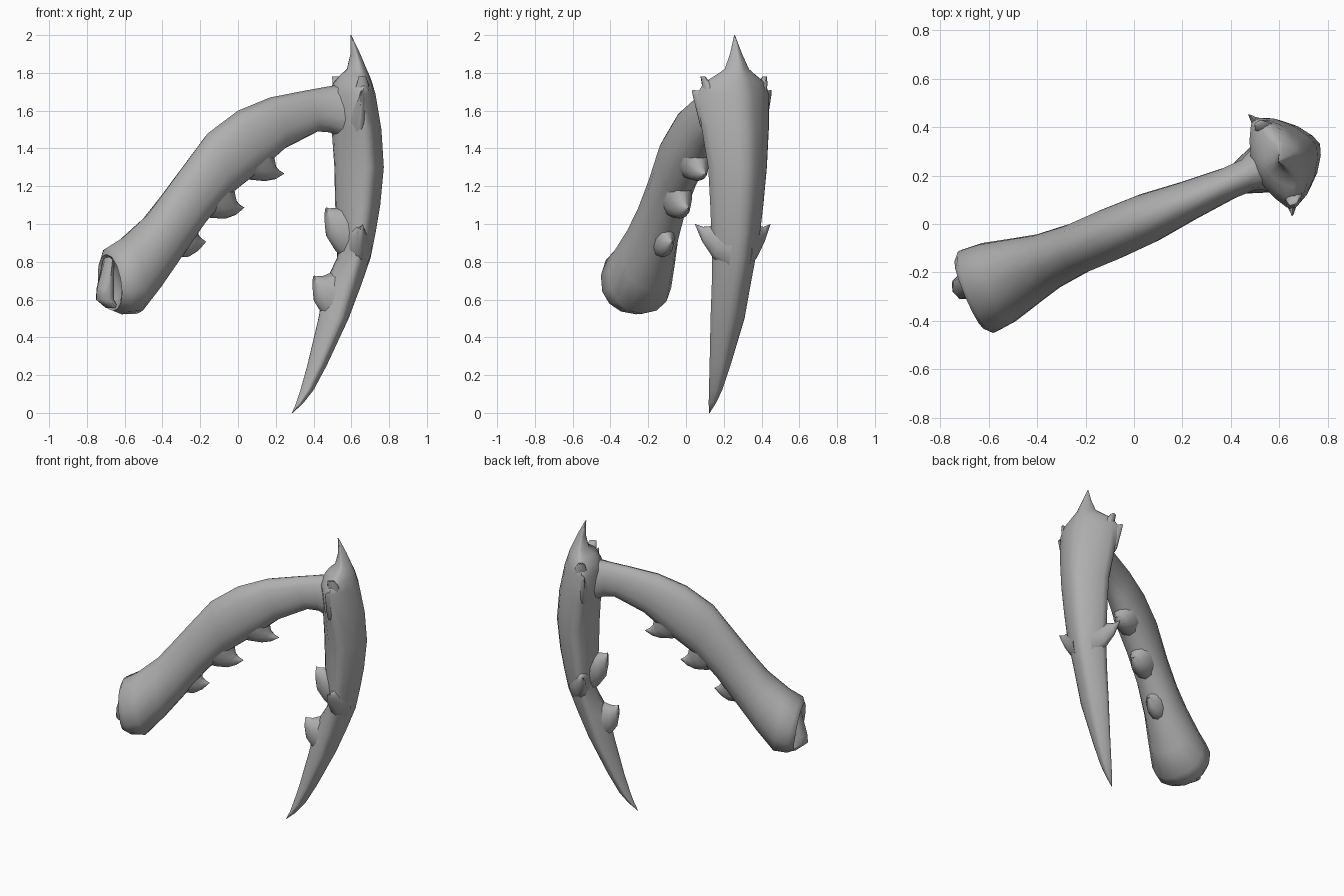
import bpy, bmesh, math
from mathutils import Vector, Matrix

# Everything is modelled in a local (u, v, z) frame, then turned about z.
TURN = Matrix.Rotation(math.radians(23.3), 3, 'Z')
grey = bpy.data.materials.new("chitin_grey")
grey.diffuse_color = (0.43, 0.43, 0.43, 1)


def loft(name, rings, sides=14, power=1.0, angle=60):
    """Skin rings given as (crest, keel, side vector, crest-to-keel fraction of the side).
    A power above 1 pulls the oval section toward a diamond."""
    bm = bmesh.new()
    loops = []
    for crest, keel, side, frac in rings:
        crest, keel, side = Vector(crest), Vector(keel), Vector(side)
        mid = crest.lerp(keel, frac)
        loop = []
        for i in range(sides):
            t = 2 * math.pi * i / sides
            c, s = (math.copysign(abs(f) ** power, f) for f in (math.cos(t), math.sin(t)))
            arm = (crest - mid) * c if c > 0 else (mid - keel) * c
            loop.append(bm.verts.new(TURN @ (mid + arm + side * s)))
        loops.append(loop)
    for a, b in zip(loops, loops[1:]):
        for i in range(sides):
            j = (i + 1) % sides
            bm.faces.new((a[i], a[j], b[j], b[i]))
    bm.faces.new(loops[0][::-1])
    bm.faces.new(loops[-1])
    bmesh.ops.remove_doubles(bm, verts=bm.verts, dist=0.0005)
    bmesh.ops.recalc_face_normals(bm, faces=bm.faces)
    me = bpy.data.meshes.new(name)
    bm.to_mesh(me)
    bm.free()
    ob = bpy.data.objects.new(name, me)
    bpy.context.collection.objects.link(ob)
    me.materials.append(grey)
    bpy.ops.object.select_all(action='DESELECT')
    ob.select_set(True)
    bpy.context.view_layer.objects.active = ob
    bpy.ops.object.shade_smooth_by_angle(angle=math.radians(angle))
    return ob


def flat_ring(pu, pz, qu, qz, hv, frac=0.5):
    return (pu, 0, pz), (qu, 0, qz), (0, hv, 0), frac


# Upper arm: socket end, thick bend, slim neck into the blade
loft("upper_arm", [flat_ring(*r, 0.56) for r in (
    (-.70, .77, -.675, .63, .05), (-.735, .82, -.70, .575, .10),
    (-.76, .84, -.72, .54, .155), (-.745, .88, -.67, .522, .188),
    (-.66, .93, -.58, .525, .18), (-.52, 1.05, -.47, .65, .148),
    (-.43, 1.16, -.36, .79, .122), (-.327, 1.29, -.20, 1.0, .108),
    (-.174, 1.48, -.055, 1.15, .11), (0, 1.60, .11, 1.27, .105),
    (.185, 1.67, .27, 1.40, .085), (.38, 1.705, .46, 1.49, .068),
    (.50, 1.725, .53, 1.485, .07), (.60, 1.74, .60, 1.45, .11))], power=0.95)

# Torn flap sticking out of the socket
loft("socket_flap", [((a, .04, z), (b, .04, z), (0, .055, 0), .5) for a, b, z in (
    (-.745, -.71, .83), (-.795, -.70, .66), (-.80, -.70, .60), (-.735, -.68, .555))], sides=8)

# Blade: (z, outer edge, side corner, half width, inner edge)
loft("blade", [((uo, 0, z), (ui, 0, z), (0, hv, 0), (uo - us) / max(uo - ui, 1e-4))
               for z, uo, us, hv, ui in (
    (2.0, .653, .65, .002, .647), (1.9, .705, .67, .035, .65),
    (1.82, .74, .68, .07, .63), (1.785, .755, .665, .12, .59),
    (1.75, .765, .65, .175, .565), (1.69, .785, .63, .208, .54),
    (1.5, .822, .66, .193, .55), (1.3, .837, .69, .169, .561),
    (1.1, .817, .68, .153, .565), (.95, .79, .665, .14, .585),
    (.82, .763, .64, .125, .58), (.68, .71, .605, .112, .50),
    (.5, .635, .556, .098, .465), (.25, .51, .455, .06, .40),
    (.12, .435, .395, .038, .36), (.05, .375, .35, .02, .335),
    (0, .315, .313, .002, .311))], sides=16, power=1.4)

# Hooked teeth under the arm, each sweeping forward to a point
for i, (u, z, k, drop) in enumerate(((.265, 1.265, 1.0, 0), (.035, 1.085, .95, .025),
                                     (-.185, .905, .9, .055))):
    loft(f"arm_tooth_{i + 1}", [flat_ring(u + a * k, z + b * k, u + c * k,
                                          z + d * k - drop * e, h * k)
         for a, b, c, d, h, e in ((-.07, .18, -.28, -.01, .085, .9),
                                  (-.06, .10, -.20, -.03, .07, 1),
                                  (-.05, .045, -.11, -.038, .045, .8),
                                  (-.028, .02, -.05, -.028, .022, .4),
                                  (.002, .002, 0, 0, .001, 0))], sides=10)

# Inner teeth of the blade, flat on top and bulging below
for i, (u, z, k) in enumerate(((.505, 1.085, 1.0), (.435, .725, .9))):
    loft(f"blade_tooth_{i + 1}", [flat_ring(u + a * k, z + b * k, u + c * k, z + d * k, h * k)
         for a, b, c, d, h in ((.14, .03, .14, -.30, .09), (.06, .0, .06, -.23, .065),
                               (.02, -.002, .012, -.16, .042), (.003, .003, .0, -.09, .02))],
         sides=10)

# Paired side features: thorn halfway down the blade and two crown points on top
for s, tag in ((1, "left"), (-1, "right")):
    loft(f"side_thorn_{tag}", [((u, s * v, zt), (u, s * v, zb), (w, 0, 0), .5)
         for u, v, zt, zb, w in ((.675, .06, 1.03, .76, .075), (.655, .125, .99, .82, .04),
                                 (.635, .175, .985, .90, .022), (.625, .217, 1.0, .997, .002))],
         sides=10)
    loft(f"crown_thorn_{tag}", [((u, s * v, zt), (u, s * v, zb), (w, 0, 0), .5)
         for u, v, zt, zb, w in ((.65, .12, 1.74, 1.42, .06), (.632, .19, 1.705, 1.52, .022),
                                 (.615, .228, 1.71, 1.69, .003))], sides=10)
    loft(f"crown_point_{tag}", [((u + w, s * v, z), (u - w, s * v, z), (0, h, 0), .5)
         for u, v, z, w, h in ((.65, .14, 1.66, .05, .04), (.65, .16, 1.74, .035, .026),
                               (.64, .178, 1.78, .022, .01))], sides=8)
